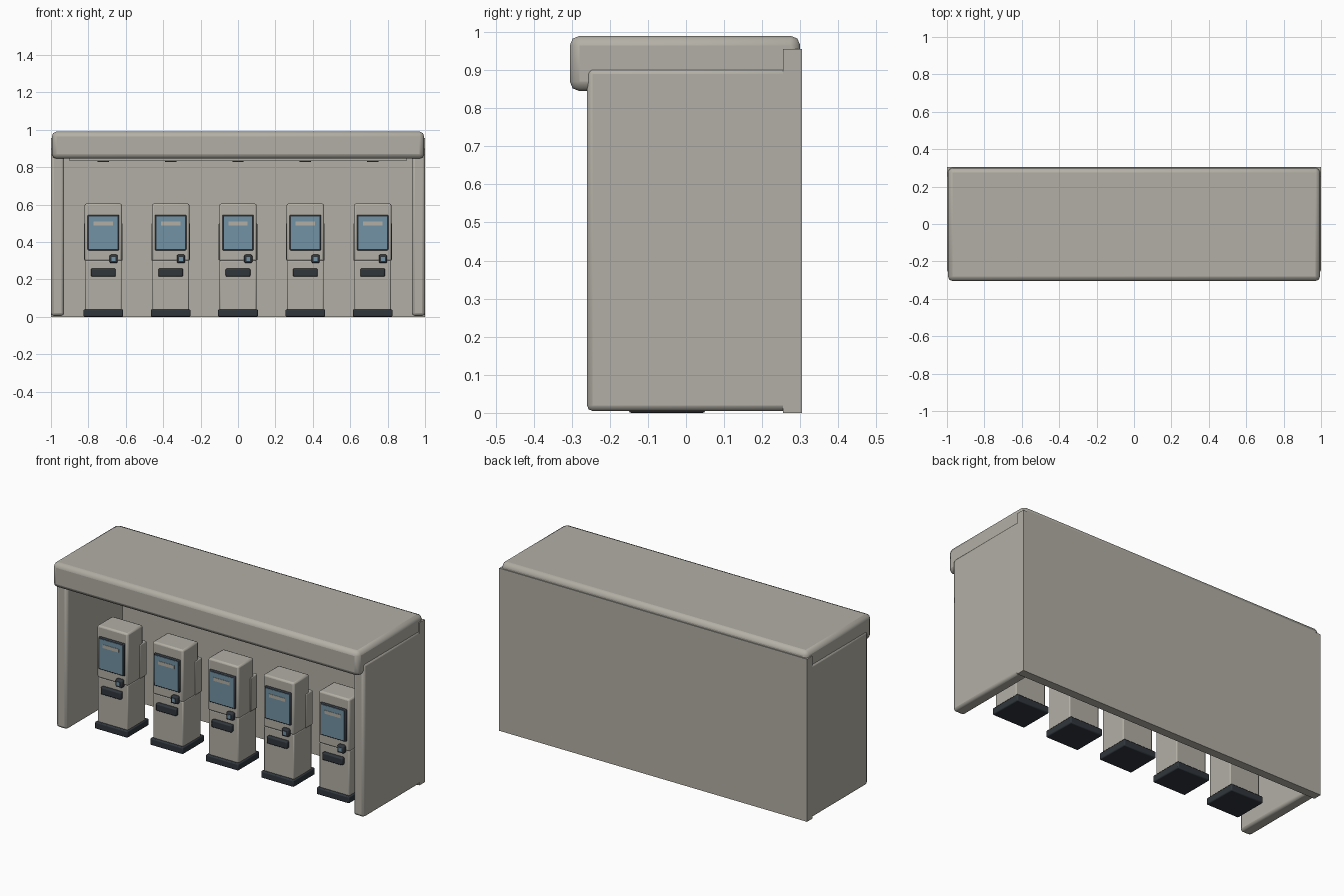
import bpy

cube = bpy.data.objects.get("Cube")
if cube:
    bpy.data.objects.remove(cube, do_unlink=True)


def material(name, colour):
    mat = bpy.data.materials.new(name)
    mat.use_nodes = True
    mat.diffuse_color = (*colour, 1)
    mat.node_tree.nodes["Principled BSDF"].inputs["Base Color"].default_value = (*colour, 1)
    return mat


concrete = material("warm_grey", (0.45, 0.43, 0.38))
charcoal = material("charcoal", (0.03, 0.037, 0.046))
glass = material("screen_blue", (0.17, 0.29, 0.38))


def box(name, x, y, z, mat, bevel=0.0):
    """Box from (min, max) ranges on each axis, with softened edges."""
    ranges = (x, y, z)
    bpy.ops.mesh.primitive_cube_add(size=1, location=[(a + b) / 2 for a, b in ranges])
    obj = bpy.context.object
    obj.name = name
    obj.scale = [b - a for a, b in ranges]
    bpy.ops.object.transform_apply(location=False, rotation=False, scale=True)
    obj.data.materials.append(mat)
    if bevel:
        mod = obj.modifiers.new("soft_edges", "BEVEL")
        mod.width = bevel
        mod.segments = 2
    bpy.ops.object.shade_smooth_by_angle()
    return obj


# Shelter shell
box("back_wall", (-1, 1), (0.255, 0.305), (0, 0.955), concrete)
box("roof", (-0.995, 0.995), (-0.305, 0.3), (0.845, 0.99), concrete, 0.025)
box("ceiling_panel", (-0.9, 0.9), (-0.24, 0.25), (0.832, 0.86), concrete)
for side, name in ((1, "left"), (-1, "right")):
    xs = sorted((side * 0.93, side * 1.0))
    box(name + "_side_wall", xs, (-0.26, 0.3), (0.005, 0.905), concrete, 0.015)


# One self-service kiosk with its ceiling light
def kiosk(n, cx):
    def part(name, x, y, z, mat, bevel=0.0):
        return box(f"{name}_{n}", (cx + x[0], cx + x[1]), y, z, mat, bevel)

    part("kiosk_base", (-0.106, 0.106), (-0.15, 0.05), (0, 0.04), charcoal, 0.006)
    part("kiosk_lower_body", (-0.098, 0.098), (-0.135, 0.03), (0.03, 0.302), concrete, 0.006)
    part("kiosk_head", (-0.1, 0.1), (-0.138, 0.005), (0.298, 0.605), concrete, 0.01)
    part("rear_housing", (-0.103, 0.103), (-0.03, 0.035), (0.3, 0.5), concrete, 0.005)

    # Screen, light bar and controls on the front
    part("screen_frame", (-0.084, 0.084), (-0.148, -0.13), (0.355, 0.545), charcoal, 0.005)
    part("screen", (-0.076, 0.076), (-0.151, -0.143), (0.363, 0.537), glass)
    part("screen_bar", (-0.052, 0.052), (-0.153, -0.147), (0.489, 0.509), concrete)
    part("card_reader", (0.033, 0.077), (-0.16, -0.13), (0.287, 0.332), charcoal, 0.008)
    part("reader_pad", (0.045, 0.065), (-0.162, -0.156), (0.299, 0.32), glass)
    part("ticket_tray", (-0.066, 0.066), (-0.156, -0.13), (0.214, 0.258), charcoal, 0.007)

    part("ceiling_light", (-0.03, 0.03), (-0.13, -0.07), (0.828, 0.836), charcoal)


for i in range(5):
    kiosk(i + 1, (i - 2) * 0.36)
